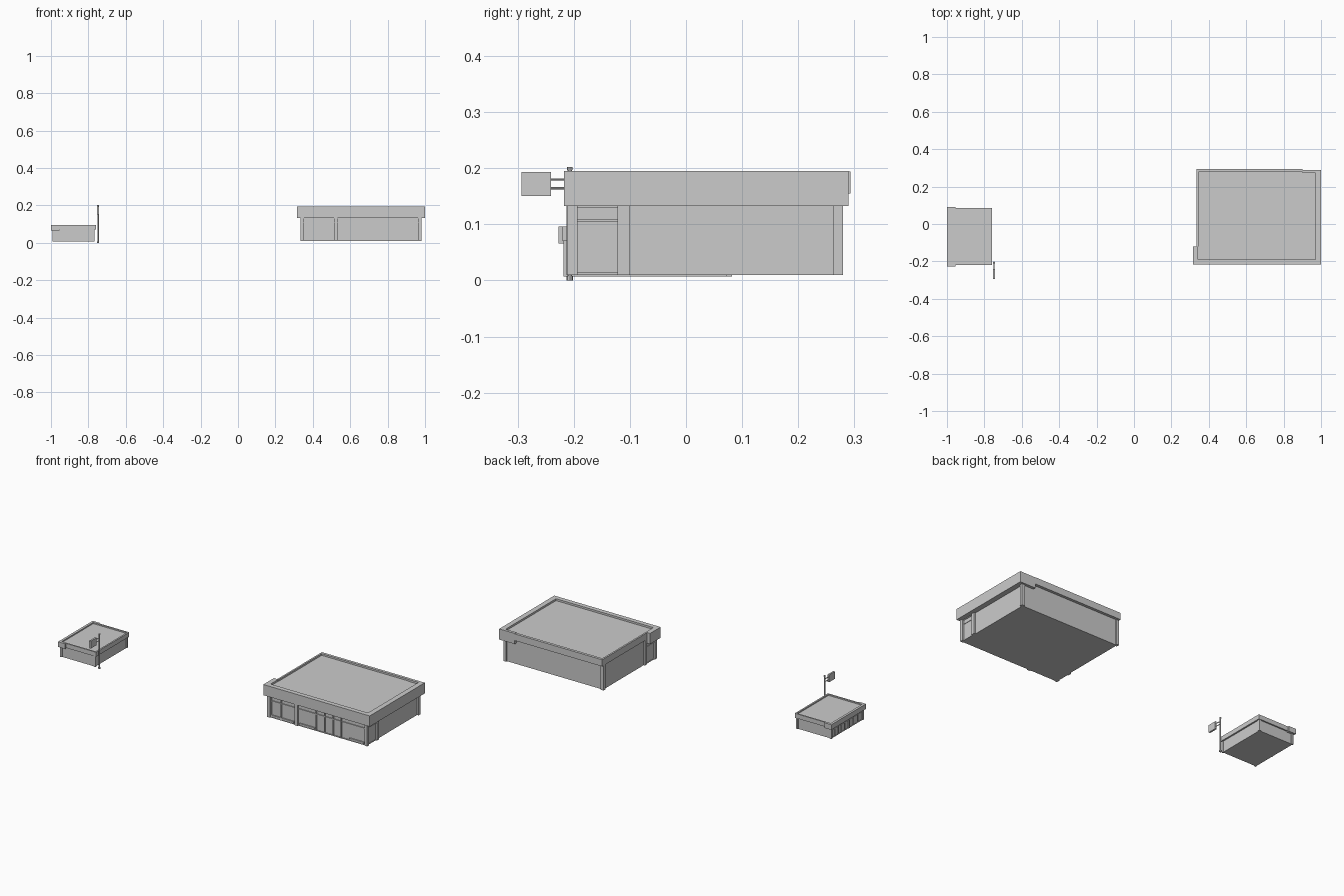
import bpy, bmesh, math
from mathutils import Vector


def boxes(name, items):
    """One object made of boxes given as (x0, x1, y0, y1, z0, z1)."""
    bm = bmesh.new()
    for x0, x1, y0, y1, z0, z1 in items:
        r = bmesh.ops.create_cube(bm, size=1)
        for v in r['verts']:
            v.co = Vector(((x0 + x1) / 2 + v.co.x * (x1 - x0),
                           (y0 + y1) / 2 + v.co.y * (y1 - y0),
                           (z0 + z1) / 2 + v.co.z * (z1 - z0)))
    me = bpy.data.meshes.new(name)
    bm.to_mesh(me)
    bm.free()
    ob = bpy.data.objects.new(name, me)
    bpy.context.collection.objects.link(ob)
    return ob


def rod(name, a, b, r, sides=8):
    a, b = Vector(a), Vector(b)
    bpy.ops.mesh.primitive_cylinder_add(vertices=sides, radius=r, depth=(b - a).length,
                                        location=(a + b) / 2)
    ob = bpy.context.object
    ob.rotation_euler = (b - a).to_track_quat('Z', 'Y').to_euler()
    ob.name = name
    bpy.ops.object.shade_smooth_by_angle()
    return ob


# ---- Large shop: walls, roof slab
boxes("shop_walls", [(0.343, 0.97, -0.202, 0.272, 0.01, 0.18)])
boxes("shop_roof", [(0.34, 0.99, -0.21, 0.285, 0.165, 0.184)])

# corner pillars, side pillars and front pillar
boxes("shop_pillars",
      [(x, x + 0.018, y, y + 0.018, 0.01, 0.165)
       for x in (0.335, 0.962) for y in (-0.211, 0.262)]
      + [(x, x + 0.014, -0.122, -0.101, 0.01, 0.165) for x in (0.335, 0.966)]
      + [(0.514, 0.532, -0.213, -0.195, 0.01, 0.135)])

# deep fascia: front, right side, short returns at the back and left
boxes("shop_fascia_deep",
      [(0.315, 1.0, -0.217, -0.19, 0.133, 0.195),
       (0.97, 1.0, -0.19, 0.29, 0.133, 0.195),
       (0.90, 0.97, 0.274, 0.29, 0.133, 0.195),
       (0.315, 0.343, -0.19, -0.12, 0.133, 0.195)])
# shallow parapet: back and left
boxes("shop_parapet",
      [(0.335, 0.90, 0.277, 0.293, 0.155, 0.194),
       (0.335, 0.345, -0.12, 0.277, 0.155, 0.194)])

# shop front: mullions, rails, sills
posts = (0.355, 0.42, 0.645, 0.70, 0.755, 0.805)
boxes("shop_window_frames",
      [(x, x + 0.005, -0.208, -0.20, 0.01, 0.133) for x in posts]
      + [(a, b, -0.207, -0.20, z, z + 0.004)
         for a, b in ((0.353, 0.514), (0.532, 0.962)) for z in (0.01, 0.105, 0.129)])
boxes("shop_window_sills",
      [(a, b, -0.209, -0.20, 0.016, 0.026)
       for a, b in ((0.36, 0.505), (0.54, 0.64), (0.86, 0.955))])
boxes("shop_side_window_rails",
      [(x, x + 0.006, -0.193, -0.122, z, z + 0.004)
       for x in (0.34, 0.967) for z in (0.01, 0.105, 0.129)])

# ---- Small kiosk, facing -x
boxes("kiosk_walls", [(-0.987, -0.77, -0.213, 0.077, 0.007, 0.088)])
boxes("kiosk_roof", [(-0.993, -0.765, -0.217, 0.081, 0.076, 0.089)])
boxes("kiosk_pillars",
      [(x, x + 0.011, y, y + 0.011, 0.007, 0.078)
       for x in (-0.993, -0.777) for y in (-0.218, 0.071)]
      + [(-0.993, -0.982, -0.09, -0.079, 0.007, 0.07)])
boxes("kiosk_fascia_deep",
      [(-1.0, -0.986, -0.227, 0.092, 0.066, 0.096),
       (-0.986, -0.955, -0.227, -0.212, 0.066, 0.096),
       (-0.986, -0.955, 0.077, 0.092, 0.066, 0.096)])
boxes("kiosk_parapet",
      [(-0.955, -0.76, -0.22, -0.212, 0.07, 0.096),
       (-0.955, -0.76, 0.077, 0.085, 0.07, 0.096),
       (-0.769, -0.76, -0.212, 0.077, 0.07, 0.096)])
boxes("kiosk_window_frames",
      [(-0.99, -0.986, y, y + 0.003, 0.007, 0.066)
       for y in (-0.17, -0.13, -0.05, -0.02, 0.01, 0.04)]
      + [(-0.99, -0.986, -0.207, 0.071, z, z + 0.003) for z in (0.007, 0.052)])

# ---- Sign post with side-hung board
px, py = -0.748, -0.207
rod("sign_post", (px, py, 0.003), (px, py, 0.199), 0.004)
rod("post_base", (px, py, 0), (px, py, 0.008), 0.006)
rod("post_cap", (px, py, 0.197), (px, py, 0.202), 0.005)
for z in (0.164, 0.18):
    rod("sign_arm", (px, py, z), (px, -0.242, z), 0.002)
boxes("sign_board", [(px - 0.005, px + 0.005, -0.293, -0.241, 0.15, 0.193)])
